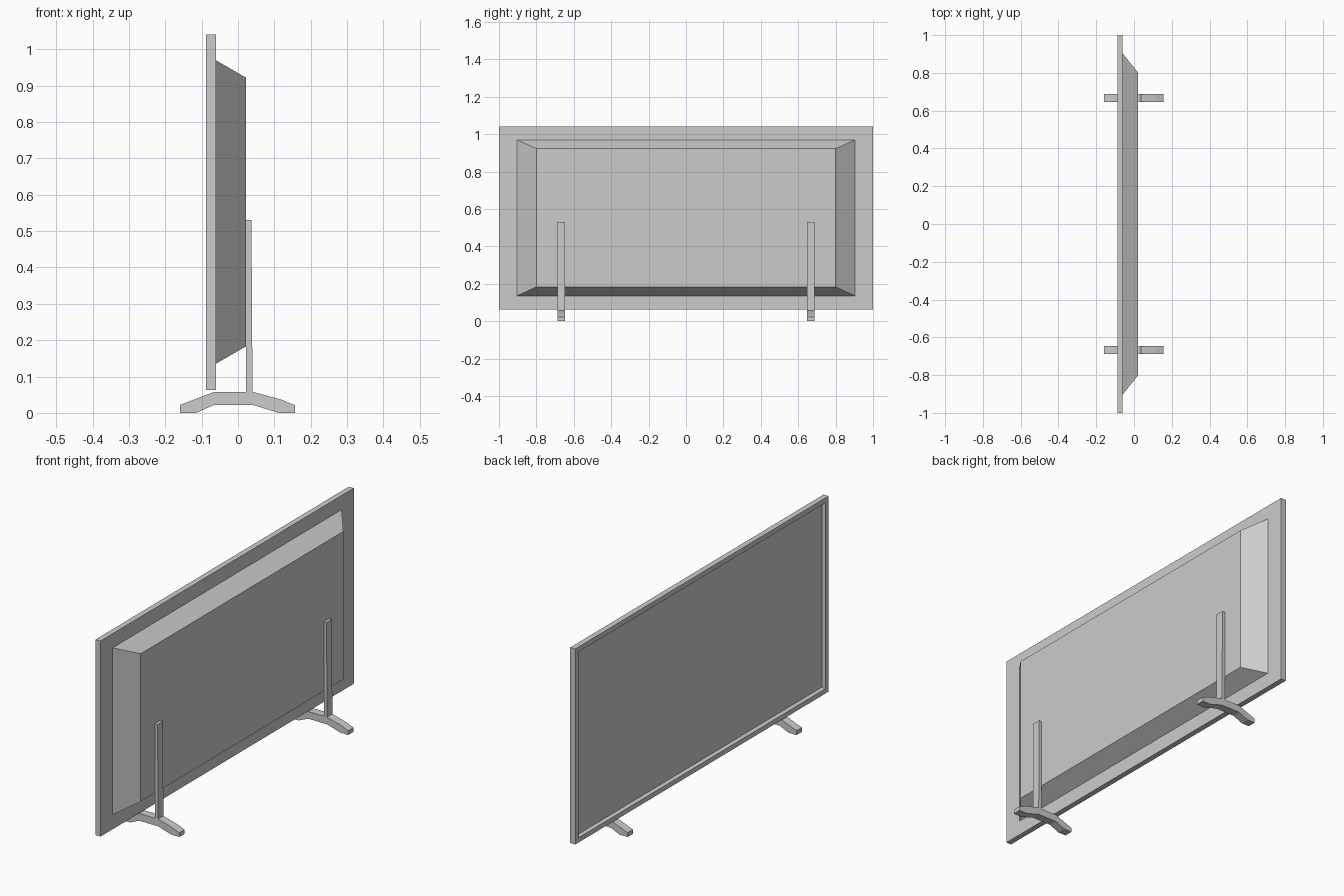
import bpy, bmesh

if "Cube" in bpy.data.objects:
    bpy.data.objects.remove(bpy.data.objects["Cube"])


def make_object(name, bm):
    bmesh.ops.recalc_face_normals(bm, faces=bm.faces)
    mesh = bpy.data.meshes.new(name)
    bm.to_mesh(mesh)
    bm.free()
    obj = bpy.data.objects.new(name, mesh)
    bpy.context.collection.objects.link(obj)
    return obj


def loft(name, sections):
    """Skin a stack of rectangles (x, half width, z low, z high) and cap both ends."""
    bm = bmesh.new()
    rings = [[bm.verts.new((x, y, z)) for y, z in ((-h, lo), (h, lo), (h, hi), (-h, hi))]
             for x, h, lo, hi in sections]
    for a, b in zip(rings, rings[1:]):
        for i in range(4):
            j = (i + 1) % 4
            bm.faces.new((a[i], a[j], b[j], b[i]))
    bm.faces.new(rings[0])
    bm.faces.new(rings[-1])
    return make_object(name, bm)


def extrude_profile(name, points, y, width):
    """Extrude an x-z outline along y, centred on y."""
    bm = bmesh.new()
    face = bm.faces.new([bm.verts.new((x, y - width / 2, z)) for x, z in points])
    new = bmesh.ops.extrude_face_region(bm, geom=[face])["geom"]
    bmesh.ops.translate(bm, vec=(0, width, 0),
                        verts=[v for v in new if isinstance(v, bmesh.types.BMVert)])
    return make_object(name, bm)


# Panel with thin bezel and recessed screen facing -x
loft("screen_panel", [
    (-0.060, 1.0, 0.063, 1.04),
    (-0.088, 1.0, 0.063, 1.04),
    (-0.088, 0.976, 0.087, 1.016),
    (-0.070, 0.972, 0.091, 1.012),
])

# Tapered housing on the back
loft("back_housing", [
    (-0.061, 0.905, 0.135, 0.97),
    (0.022, 0.80, 0.183, 0.922),
])

# Two arched feet, each with an upright post against the housing
foot = [(-0.159, 0.0), (-0.115, 0.0), (-0.065, 0.022), (0.04, 0.022),
        (0.112, 0.0), (0.157, 0.0), (0.157, 0.021), (0.115, 0.038),
        (0.04, 0.058), (-0.065, 0.058), (-0.159, 0.022)]
post = [(0.022, 0.05), (0.040, 0.05), (0.037, 0.53), (0.022, 0.53)]
for side, y in (("left", -0.667), ("right", 0.667)):
    extrude_profile(side + "_foot", foot, y, 0.042)
    extrude_profile(side + "_post", post, y, 0.042)
